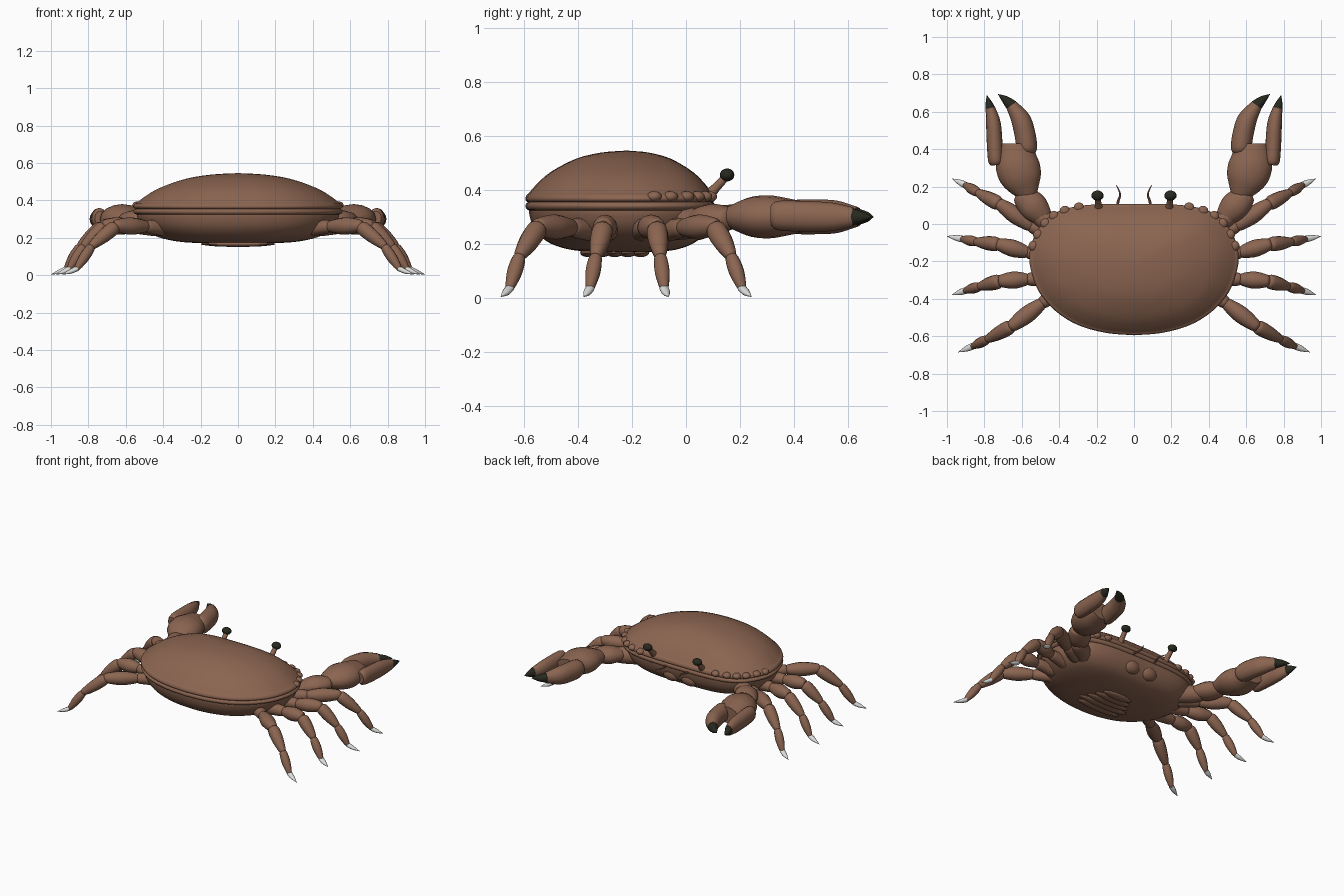
import bpy, bmesh, math
from mathutils import Vector

cube = bpy.data.objects.get("Cube")
if cube:
    bpy.data.objects.remove(cube, do_unlink=True)


def material(name, rgb):
    m = bpy.data.materials.new(name)
    m.use_nodes = True
    m.diffuse_color = (*rgb, 1)
    m.node_tree.nodes["Principled BSDF"].inputs["Base Color"].default_value = (*rgb, 1)
    return m


BROWN = material("shell brown", (0.26, 0.13, 0.082))
DARK = material("dark tip", (0.02, 0.022, 0.014))
WHITE = material("pale claw", (0.72, 0.72, 0.70))


def spline(points, steps):
    """Smooth curve through points of any dimension."""
    p = [Vector(q) for q in points]
    p = [p[0] * 2 - p[1]] + p + [p[-1] * 2 - p[-2]]
    out = []
    for i in range(1, len(p) - 2):
        a, b, c, d = p[i - 1:i + 3]
        for k in range(steps):
            t = k / steps
            out.append((b * 2 + (c - a) * t + (a * 2 - b * 5 + c * 4 - d) * t * t
                        + (b * 3 - a - c * 3 + d) * t ** 3) / 2)
    return out + [p[-2]]


def skin(name, rings, mat, mirror=False, angle=40):
    """Join closed rings of points into a capped solid."""
    bm = bmesh.new()
    loops = [[bm.verts.new(co) for co in ring] for ring in rings]
    n = len(loops[0])
    for a, b in zip(loops, loops[1:]):
        for i in range(n):
            j = (i + 1) % n
            bm.faces.new((a[i], a[j], b[j], b[i]))
    bm.faces.new(loops[0])
    bm.faces.new(loops[-1])
    bmesh.ops.recalc_face_normals(bm, faces=bm.faces)
    me = bpy.data.meshes.new(name)
    bm.to_mesh(me)
    bm.free()
    me.materials.append(mat)
    ob = bpy.data.objects.new(name, me)
    bpy.context.collection.objects.link(ob)
    if mirror:
        ob.modifiers.new("Mirror", 'MIRROR')
    bpy.ops.object.select_all(action='DESELECT')
    ob.select_set(True)
    bpy.context.view_layer.objects.active = ob
    bpy.ops.object.shade_smooth_by_angle(angle=math.radians(angle))
    return ob


def tube(name, path, radii, mat, flat=1.0, sides=12, steps=4):
    """Mirrored limb piece: path of points, a width per point, height = width * flat."""
    pts = spline([(*p, r) for p, r in zip(path, radii)], steps)
    rings = []
    for i, q in enumerate(pts):
        t = (pts[min(i + 1, len(pts) - 1)] - pts[max(i - 1, 0)]).to_3d().normalized()
        side = t.cross(Vector((0, 0, 1))).normalized()
        up = side.cross(t)
        r = max(q[3], 0.001)
        angles = [math.tau * k / sides for k in range(sides)]
        rings.append([Vector(q[:3]) + side * r * math.cos(a) + up * r * flat * math.sin(a)
                      for a in angles])
    return skin(name, rings, mat, True)


def segment(name, a, b, r0, rm, r1, mat=BROWN, flat=1.0):
    a, b = Vector(a), Vector(b)
    path = [a, a.lerp(b, 0.12), a.lerp(b, 0.5), b.lerp(a, 0.1), b]
    return tube(name, path, [r0 * 0.6, r0, rm, r1, r1 * 0.6], mat, flat)


def ball(name, loc, size, mat, mirror=True):
    rings = []
    for i in range(11):
        f = math.pi * (0.02 + 0.96 * i / 10)
        rings.append([(loc[0] + size[0] * math.sin(f) * math.cos(a),
                       loc[1] + size[1] * math.sin(f) * math.sin(a),
                       loc[2] + size[2] * math.cos(f))
                      for a in [math.tau * k / 20 for k in range(20)]])
    return skin(name, rings, mat, mirror)


# Body outline, half from back to front, then mirrored
half = spline([(0, -.595), (.15, -.582), (.3, -.54), (.42, -.465), (.51, -.36), (.553, -.24),
               (.558, -.15), (.535, -.07), (.485, .01), (.42, .06), (.33, .09), (.2, .105),
               (0, .108)], 4)
outline = half + [Vector((-p.x, p.y)) for p in half[-2:0:-1]]
MID = Vector((0, -.22))


def body(name, profile, steps):
    rings = []
    for s, z in spline(profile, steps):
        rings.append([((MID + (p - MID) * s).x, (MID + (p - MID) * s).y, z) for p in outline])
    return skin(name, rings, BROWN)


body("upper_shell", [(.96, .352), (.99, .358), (1, .368), (.985, .382), (.965, .388), (.89, .42),
                     (.75, .466), (.5, .515), (.25, .538), (.02, .545)], 3)
body("shell_rim", [(.95, .322), (.985, .328), (1, .34), (.985, .352), (.95, .356)], 3)
body("lower_shell", [(.95, .345), (.965, .32), (.93, .27), (.86, .232), (.76, .203), (.6, .182),
                     (.4, .172), (.02, .168)], 3)

# Scalloped bumps on the front corners of the shell
for i, p in enumerate(half[26:42:3]):
    ball(f"edge_bump_{i + 1}", (p.x * .975, p.y - .008, .375), (.028, .028, .02), BROWN)

# Abdomen slats on the underside
for i in range(5):
    ball(f"abdomen_slat_{i + 1}", (0, -.36 + i * .048, .167),
         (.2 - abs(i - 1) * .028, .032, .016), BROWN, False)

# Walking legs: plan positions of hip, thigh start, knee, shin end, ankle, tip
heights = (.25, .26, .265, .15, .03, .004)
legs = {
    "first": ((.42, -.07), (.54, -.02), (.73, .115), (.84, .17), (.905, .21), (.972, .242)),
    "second": ((.42, -.17), (.56, -.155), (.735, -.105), (.85, -.095), (.92, -.08), (1, -.065)),
    "third": ((.42, -.29), (.56, -.295), (.725, -.305), (.83, -.335), (.905, -.357), (.972, -.378)),
    "fourth": ((.37, -.33), (.48, -.415), (.665, -.555), (.79, -.62), (.865, -.655), (.94, -.685)),
}
for name, plan in legs.items():
    hip, thigh, knee, shin, ankle, tip = [Vector((*p, z)) for p, z in zip(plan, heights)]
    segment(f"{name}_leg_hip", hip, thigh.lerp(knee, .1), .042, .04, .034)
    segment(f"{name}_leg_thigh", thigh, knee, .034, .046, .034)
    segment(f"{name}_leg_shin", knee.lerp(thigh, .08), shin, .038, .037, .024)
    segment(f"{name}_leg_foot", shin.lerp(knee, .08), ankle, .025, .028, .018)
    tube(f"{name}_leg_tip", [ankle.lerp(shin, .04), ankle.lerp(tip, .4), tip],
         [.018, .015, .001], WHITE, .8)

# Claw arms
segment("claw_shoulder", (.36, -.06, .27), (.53, .06, .28), .055, .058, .05)
segment("claw_wrist", (.47, .02, .285), (.61, .17, .295), .055, .078, .058, flat=.75)
tube("claw_palm", [(.575, .14, .3), (.58, .175, .3), (.6, .24, .3), (.622, .31, .3),
                   (.628, .38, .3), (.628, .43, .3)],
     [.045, .07, .108, .117, .1, .085], BROWN, .68, 16)

# Outer and inner claw fingers with dark ends
tube("outer_finger", [(.738, .315, .305), (.74, .34, .305), (.745, .43, .302),
                      (.752, .54, .3), (.768, .62, .3)],
     [.028, .04, .042, .039, .026], BROWN, 1.35)
tube("outer_finger_tip", [(.768, .617, .3), (.777, .65, .3), (.786, .688, .3)],
     [.0265, .017, .001], DARK, 1.2)
tube("inner_finger", [(.575, .385, .3), (.573, .41, .3), (.583, .48, .3),
                      (.606, .56, .3), (.655, .635, .3)],
     [.045, .055, .056, .052, .032], BROWN, 1.15)
tube("inner_finger_tip", [(.653, .632, .3), (.688, .665, .3), (.727, .694, .3)],
     [.0325, .021, .001], DARK, 1)

# Eyes on stalks and feelers
segment("eye_stalk", (.188, .075, .37), (.194, .145, .445), .022, .017, .015)
ball("eye", (.195, .152, .455), (.033, .027, .024), DARK)
tube("feeler", [(.088, .08, .335), (.085, .12, .335), (.074, .16, .34), (.094, .208, .345)],
     [.008, .007, .005, .002], BROWN, 1, 8)

# Small mouth plates under the front edge
ball("mouth_plate", (.07, .05, .265), (.07, .045, .05), BROWN)
